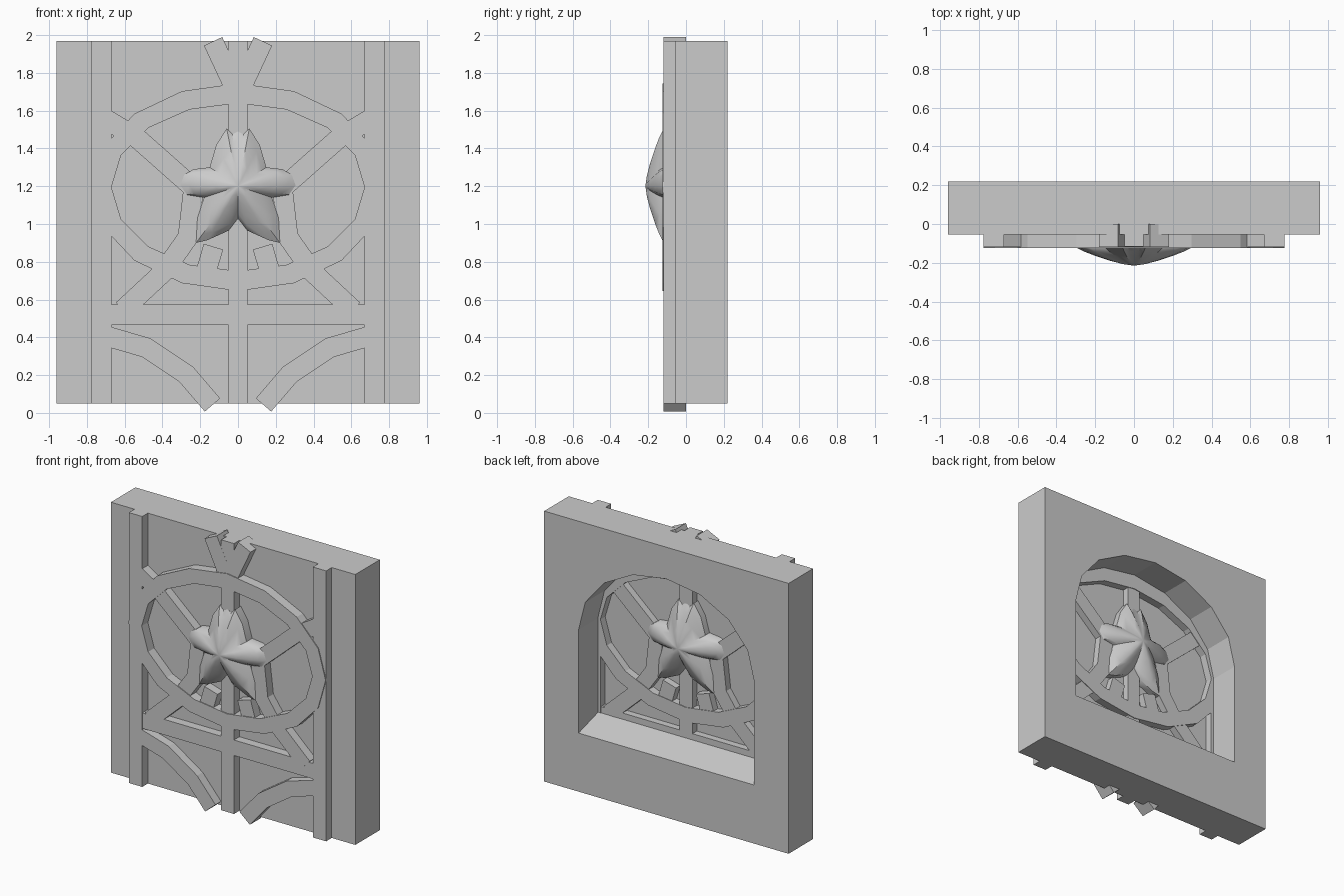
import bpy, bmesh, math
from mathutils import Vector

if "Cube" in bpy.data.objects:
    bpy.data.objects.remove(bpy.data.objects["Cube"])


def finish(name, bm, smooth=None):
    bmesh.ops.recalc_face_normals(bm, faces=bm.faces)
    me = bpy.data.meshes.new(name)
    bm.to_mesh(me)
    bm.free()
    ob = bpy.data.objects.new(name, me)
    bpy.context.collection.objects.link(ob)
    if smooth:
        bpy.ops.object.select_all(action='DESELECT')
        ob.select_set(True)
        bpy.context.view_layer.objects.active = ob
        bpy.ops.object.shade_smooth_by_angle(angle=math.radians(smooth))
    return ob


def ribbon(name, left, right, y0=-0.118, y1=0.0, closed=False):
    """Flat band between two edge lines in x,z, given thickness along y."""
    bm = bmesh.new()
    n = len(left)
    a = [bm.verts.new((p[0], y0, p[1])) for p in left]
    b = [bm.verts.new((p[0], y0, p[1])) for p in right]
    faces = []
    for i in range(n if closed else n - 1):
        j = (i + 1) % n
        faces.append(bm.faces.new((a[i], a[j], b[j], b[i])))
    ext = bmesh.ops.extrude_face_region(bm, geom=faces, use_keep_orig=True)
    moved = [v for v in ext['geom'] if isinstance(v, bmesh.types.BMVert)]
    bmesh.ops.translate(bm, verts=moved, vec=(0, y1 - y0, 0))
    return finish(name, bm)


def strip(name, path, width=0.107, y0=-0.118):
    """Constant-width band along a path with mitred joints."""
    pts = [Vector(p) for p in path]
    left, right = [], []
    for i, p in enumerate(pts):
        d0 = (p - pts[max(i - 1, 0)]).normalized()
        d1 = (pts[min(i + 1, len(pts) - 1)] - p).normalized()
        t = (d0 + d1).normalized()
        ref = d1 if d1.length else d0
        n = Vector((-t.y, t.x)) * (width / 2 / max(t.dot(ref), 0.5))
        left.append(p + n)
        right.append(p - n)
    return ribbon(name, left, right, y0)


def box(name, x0, x1, y0, y1, z0, z1):
    return ribbon(name, [(x0, z0), (x0, z1)], [(x1, z0), (x1, z1)], y0, y1)


# wall block with an arched recess open at the back, sill sloping inwards
wall = box("wall_panel", -0.96, 0.96, -0.055, 0.22, 0.05, 1.97)


def arch(sill):
    pts = [(-0.69, sill), (0.69, sill)]
    for i in range(9):
        t = math.pi * i / 8
        pts.append((0.69 * math.cos(t), 1.2 + 0.545 * math.sin(t)))
    return pts


bm = bmesh.new()
front = [bm.verts.new((x, -0.05, z)) for x, z in arch(0.545)]
back = [bm.verts.new((x, 0.24, z)) for x, z in arch(0.46)]
bm.faces.new(front)
bm.faces.new(back)
for i in range(len(front)):
    j = (i + 1) % len(front)
    bm.faces.new((front[i], front[j], back[j], back[i]))
cutter = finish("recess_cutter", bm)
cutter.hide_render = True
mod = wall.modifiers.new("recess", 'BOOLEAN')
mod.object = cutter
mod.operation = 'DIFFERENCE'
mod.solver = 'EXACT'
bpy.context.view_layer.objects.active = wall
bpy.ops.object.modifier_apply(modifier="recess")
bpy.data.objects.remove(cutter)

# oval ring
def oval(rx, rz):
    return [(rx * math.cos(math.tau * i / 16), 1.195 + rz * math.sin(math.tau * i / 16))
            for i in range(16)]


ribbon("oval_ring", oval(0.775, 0.55), oval(0.67, 0.445), -0.124, 0.004, True)

# straight bars
box("center_bar", -0.05, 0.05, -0.117, -0.001, 0.05, 1.97)
box("cross_bar", -0.67, 0.67, -0.117, -0.001, 0.465, 0.575)

# mirrored posts and curved tracery
for s, side in ((-1, "left"), (1, "right")):
    box("post_" + side, s * 0.67, s * 0.775, -0.118, 0, 0.05, 1.97)
    curves = {
        "upper_arc": [(0.70, 1.555), (0.54, 1.46), (0.235, 1.19), (0.265, 0.93),
                      (0.395, 0.745), (0.61, 0.545)],
        "lower_arc": [(0.69, 0.405), (0.485, 0.345), (0.275, 0.205), (0.135, 0.042)],
        "top_spur": [(0.132, 1.967), (0.04, 1.77), (0.01, 1.69)],
        "foot_spur": [(0.18, 0.71), (0.13, 0.88)],
    }
    for name, path in curves.items():
        strip(name + "_" + side, [(s * x, z) for x, z in path], y0=-0.118)

# puffed star, domed on both faces
half = [(0.0, 1.49), (0.03, 1.475), (0.06, 1.505), (0.115, 1.42), (0.15, 1.3), (0.235, 1.29),
        (0.285, 1.26), (0.305, 1.205), (0.27, 1.155), (0.18, 1.14), (0.215, 1.03),
        (0.222, 0.9), (0.16, 0.915), (0.05, 0.965), (0.0, 1.03)]
outline = half + [(-x, z) for x, z in half[-2:0:-1]]
bm = bmesh.new()
rims = []
N = len(outline)
for s in (-1, 1):
    prev = None
    for t, h in ((1, 0), (0.85, 0.24), (0.66, 0.47), (0.4, 0.74), (0.18, 0.92)):
        y = -0.06 + s * (0.058 + 0.097 * h)
        ring = [bm.verts.new((x * t, y, 1.2 + (z - 1.2) * t)) for x, z in outline]
        if prev:
            for i in range(N):
                j = (i + 1) % N
                bm.faces.new((prev[i], prev[j], ring[j], ring[i]))
        else:
            rims.append(ring)
        prev = ring
    tip = bm.verts.new((0, -0.06 + s * 0.155, 1.2))
    for i in range(N):
        bm.faces.new((prev[i], prev[(i + 1) % N], tip))
for i in range(N):
    j = (i + 1) % N
    bm.faces.new((rims[0][i], rims[0][j], rims[1][j], rims[1][i]))
finish("star_boss", bm, 40)
